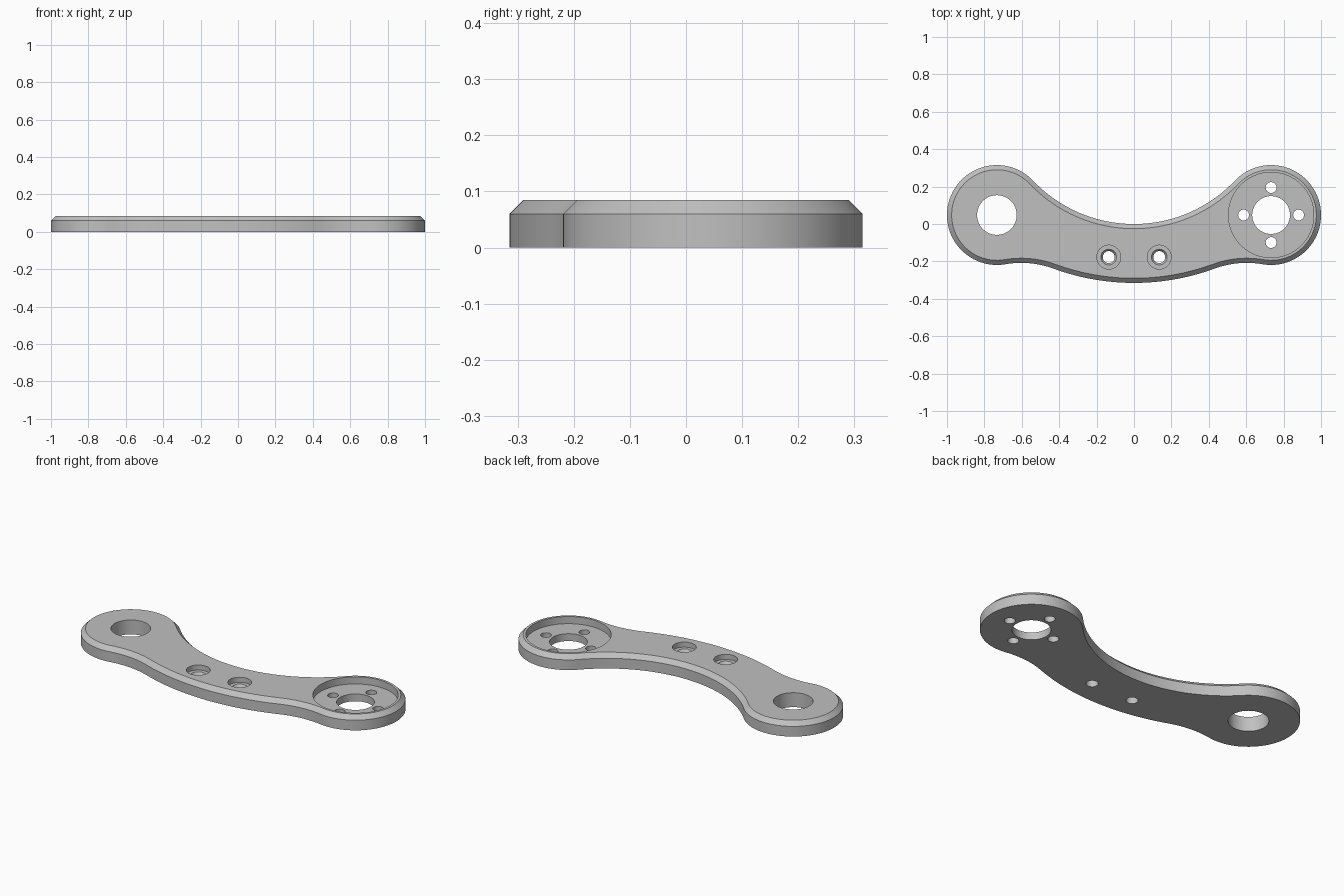
import bpy, bmesh, math
from mathutils import Vector

cube = bpy.data.objects.get("Cube")
if cube:
    bpy.data.objects.remove(cube, do_unlink=True)

grey = bpy.data.materials.new("plain grey")
grey.use_nodes = True
colour = (0.53, 0.53, 0.53, 1)
grey.diffuse_color = colour
grey.node_tree.nodes["Principled BSDF"].inputs["Base Color"].default_value = colour

# Plate dimensions
LOBE = Vector((0.733, 0.048))   # centre of the right round end
R_LOBE, R_BELLY, R_FILLET = 0.267, 1.25, 0.5
BELLY = Vector((0, R_BELLY - 0.315))
SHOULDER, TOP, CHAMFER = 0.06, 0.085, 0.025

# Inner arc passes through the origin and touches both round ends
R_INNER = (LOBE.length_squared - R_LOBE ** 2) / (2 * (R_LOBE + LOBE.y))
INNER = Vector((0, R_INNER))


def fillet_centre():
    """Centre of the hollow arc touching both the belly and the round end."""
    a, b = R_BELLY + R_FILLET, R_LOBE + R_FILLET
    gap = LOBE - BELLY
    d = gap.length
    along = (a * a - b * b + d * d) / (2 * d)
    across = math.sqrt(a * a - along * along)
    u = gap / d
    return BELLY + u * along + Vector((u.y, -u.x)) * across


FILLET = fillet_centre()


def angle(a, b):
    return math.atan2(b.y - a.y, b.x - a.x)


def arc(c, r, start, end, n):
    steps = [start + (end - start) * i / n for i in range(n)]
    return [(c.x + r * math.cos(t), c.y + r * math.sin(t)) for t in steps]


def outline(inset):
    """Closed outline of tangent arcs, moved inwards by inset."""
    down = -math.pi / 2
    half = arc(BELLY, R_BELLY - inset, down, angle(FILLET, BELLY) - math.pi, 16)
    half += arc(FILLET, R_FILLET + inset, angle(FILLET, BELLY), angle(FILLET, LOBE), 12)
    half += arc(LOBE, R_LOBE - inset, angle(LOBE, FILLET), angle(LOBE, INNER), 56)
    half += arc(INNER, R_INNER + inset, angle(INNER, LOBE), down, 28)
    half.append((0, -inset))
    return half + [(-x, y) for x, y in half[-2:0:-1]]


def loft(name, loops):
    """Solid through stacked closed loops of equal length, capped at the ends."""
    bm = bmesh.new()
    rings = [[bm.verts.new(p) for p in loop] for loop in loops]
    n = len(rings[0])
    for low, high in zip(rings, rings[1:]):
        for i in range(n):
            j = (i + 1) % n
            bm.faces.new((low[i], low[j], high[j], high[i]))
    bm.faces.new(rings[0][::-1])
    bm.faces.new(rings[-1])
    bmesh.ops.recalc_face_normals(bm, faces=bm.faces)
    mesh = bpy.data.meshes.new(name)
    bm.to_mesh(mesh)
    bm.free()
    mesh.materials.append(grey)
    obj = bpy.data.objects.new(name, mesh)
    bpy.context.collection.objects.link(obj)
    return obj


# Curved link plate with chamfered top edge
plate = loft("link_plate", [[(x, y, z) for x, y in outline(inset)]
                            for z, inset in ((0, 0), (SHOULDER, 0), (TOP, CHAMFER))])
bpy.context.view_layer.objects.active = plate
plate.select_set(True)


def drill(x, y, profile, n=48):
    """Cut a round hole whose (radius, height) profile runs upwards."""
    c = Vector((x, y))
    cutter = loft("hole_cutter", [[(px, py, z) for px, py in arc(c, r, 0, math.tau, n)]
                                  for r, z in profile])
    cutter.hide_render = True
    mod = plate.modifiers.new("hole", "BOOLEAN")
    mod.operation, mod.solver, mod.object = "DIFFERENCE", "EXACT", cutter
    bpy.ops.object.modifier_apply(modifier=mod.name)
    bpy.data.objects.remove(cutter, do_unlink=True)


BELOW, ABOVE, FLOOR = -0.05, 0.15, 0.043

# Plain bore in the right end
drill(-LOBE.x, LOBE.y, [(0.106, BELOW), (0.106, ABOVE)], 64)

# Recessed bearing seat with its bore in the left end
drill(LOBE.x, LOBE.y, [(0.101, BELOW), (0.101, FLOOR), (0.228, FLOOR), (0.228, ABOVE)], 80)

# Four bolt holes around the bore
for k in range(4):
    t = k * math.pi / 2
    drill(LOBE.x + 0.147 * math.cos(t), LOBE.y + 0.147 * math.sin(t),
          [(0.029, BELOW), (0.029, FLOOR + 0.02)], 24)

# Two stepped screw holes near the middle
for side in (-1, 1):
    drill(side * 0.135, -0.177, [(0.032, BELOW), (0.032, 0.04), (0.042, 0.055),
                                 (0.064, 0.055), (0.064, ABOVE)], 32)

bpy.ops.object.shade_smooth_by_angle(angle=math.radians(30))
